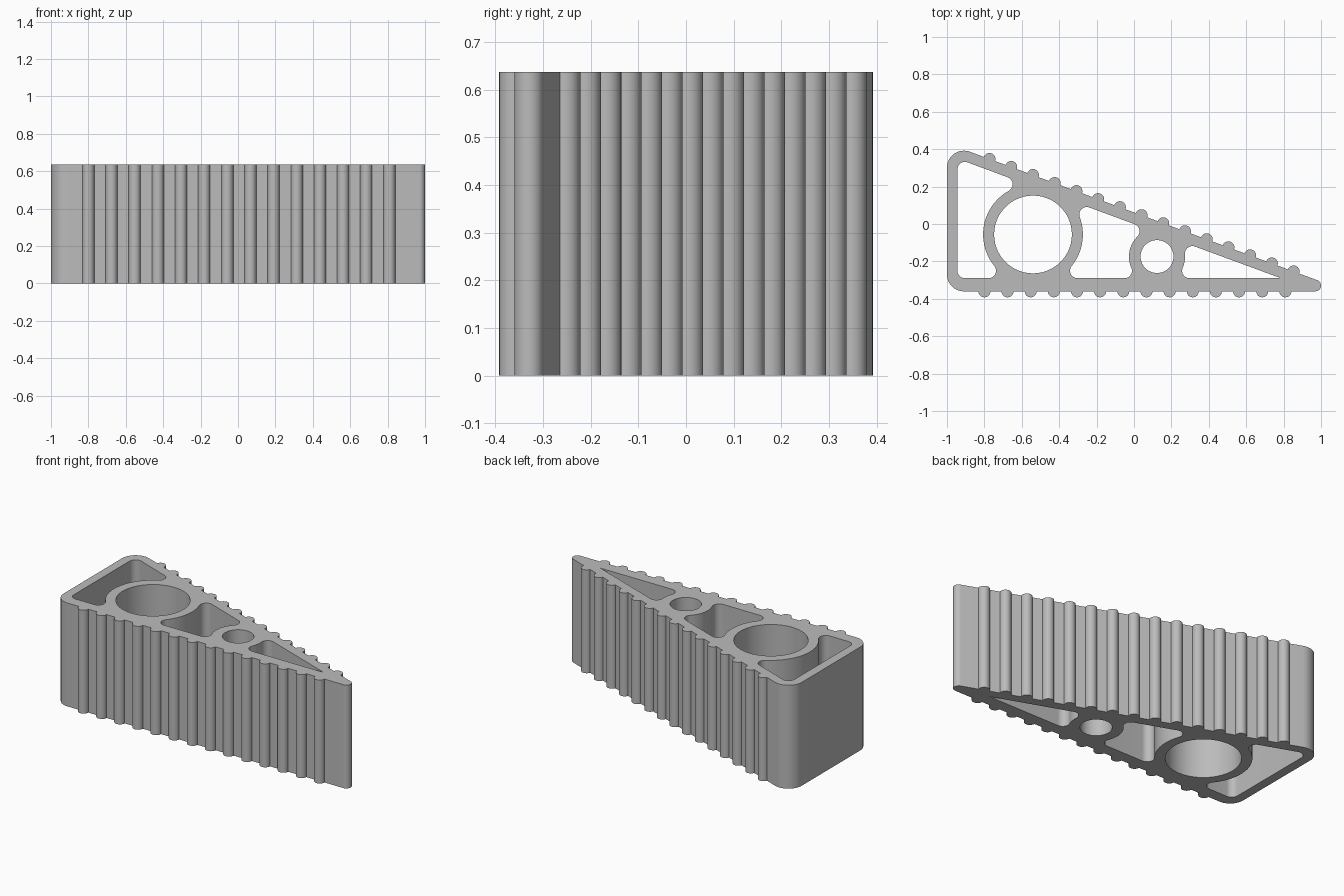
import bpy, bmesh
from math import pi, cos, sin, acos, atan2, radians, sqrt, ceil
from mathutils import Vector

old = bpy.data.objects.get("Cube")
if old:
    bpy.data.objects.remove(old, do_unlink=True)

HEIGHT = 0.637
SLOPE = radians(20.3)
ROUND = 0.04            # pocket corner radius
RIDGE = 0.032           # grip ridge radius
FLOOR = -0.25           # height of the lower pocket corner centres


def unit(a):
    return Vector((cos(a), sin(a)))


def arc(center, r, start, sweep):
    if r == 0:
        return [center.copy()]
    steps = max(2, ceil(abs(sweep) / radians(7)))
    return [center + unit(start + sweep * i / steps) * r for i in range(steps + 1)]


def trace(circles, ridges={}):
    """Closed outline tangent to a chain of circles; negative radii curve inward."""
    n = len(circles)
    normals = []
    for i, (c, r) in enumerate(circles):
        c2, r2 = circles[(i + 1) % n]
        d = c2 - c
        ratio = max(-1, min(1, (r - r2) / d.length))
        normals.append(atan2(d.y, d.x) - acos(ratio))
    pts = []
    for i, (c, r) in enumerate(circles):
        a, b = normals[i - 1], normals[i]
        sweep = (b - a) % (2 * pi) if r >= 0 else -((a - b) % (2 * pi))
        pts += arc(c, r, a, sweep)
        # half-round ridges along the straight run that follows
        p, along = c + unit(b) * r, unit(b + pi / 2)
        for x in ridges.get(i, []):
            mid = p + along * ((x - p.x) / along.x)
            pts += arc(mid, RIDGE, b - pi / 2, pi)
    return pts


def fillet(tube, on_slope, side):
    """Corner circle touching a tube and either the floor or the sloped wall."""
    c, r = tube
    if on_slope:
        n, u = unit(pi / 2 - SLOPE), unit(-SLOPE)
        gap = -ROUND - n.dot(c)
    else:
        n, u = Vector((0, 1)), Vector((1, 0))
        gap = FLOOR - c.y
    reach = sqrt((abs(r) + ROUND) ** 2 - gap ** 2)
    return (c + n * gap + u * reach * side, ROUND)


def circle(x, y, r):
    return (Vector((x, y)), r)


# Tubes, seen from the pockets as inward curves
big = circle(-0.54, -0.056, -0.267)
small = circle(0.123, -0.174, -0.15)

# Outer wedge with ridges on the floor and on the slope
outline = trace(
    [circle(-0.909, -0.269, 0.091), circle(0.9694, -0.3294, 0.0306), circle(-0.909, 0.301, 0.091)],
    {0: [-0.8 + 0.1238 * i for i in range(14)],
     1: [0.853 - 0.1161 * i for i in range(15)]})

# Three pockets between the walls and tubes
left_pocket = trace([circle(-0.904, FLOOR, ROUND), fillet(big, False, -1), big,
                     fillet(big, True, -1), circle(-0.904, 0.292, ROUND)])
middle_pocket = trace([fillet(big, False, 1), fillet(small, False, -1), small,
                       fillet(small, True, -1), fillet(big, True, 1), big])
tip_pocket = trace([fillet(small, False, 1), circle(0.786, -0.29, 0),
                    fillet(small, True, 1), small])

# Round bores
bores = [arc(big[0], 0.208, 0, 2 * pi)[:-1], arc(small[0], 0.088, 0, 2 * pi)[:-1]]

# Fill the section and extrude it
bm = bmesh.new()
for loop in [outline, left_pocket, middle_pocket, tip_pocket] + bores:
    clean = [p for i, p in enumerate(loop) if (p - loop[i - 1]).length > 1e-4]
    verts = [bm.verts.new((p.x, p.y, 0)) for p in clean]
    for i, v in enumerate(verts):
        bm.edges.new((verts[i - 1], v))
bmesh.ops.triangle_fill(bm, edges=bm.edges[:], use_beauty=True, normal=(0, 0, 1))
top = bmesh.ops.extrude_face_region(bm, geom=bm.faces[:], use_keep_orig=True)
bmesh.ops.translate(bm, vec=(0, 0, HEIGHT),
                    verts=[g for g in top["geom"] if isinstance(g, bmesh.types.BMVert)])
bmesh.ops.recalc_face_normals(bm, faces=bm.faces[:])
mesh = bpy.data.meshes.new("ridged_wedge")
bm.to_mesh(mesh)
bm.free()

wedge = bpy.data.objects.new("ridged_wedge", mesh)
bpy.context.collection.objects.link(wedge)

# Plain grey material
grey = bpy.data.materials.new("plain_grey")
grey.use_nodes = True
color = (0.5, 0.5, 0.5, 1)
grey.diffuse_color = color
grey.node_tree.nodes["Principled BSDF"].inputs["Base Color"].default_value = color
mesh.materials.append(grey)

bpy.context.view_layer.objects.active = wedge
wedge.select_set(True)
bpy.ops.object.shade_smooth_by_angle(angle=radians(30))
